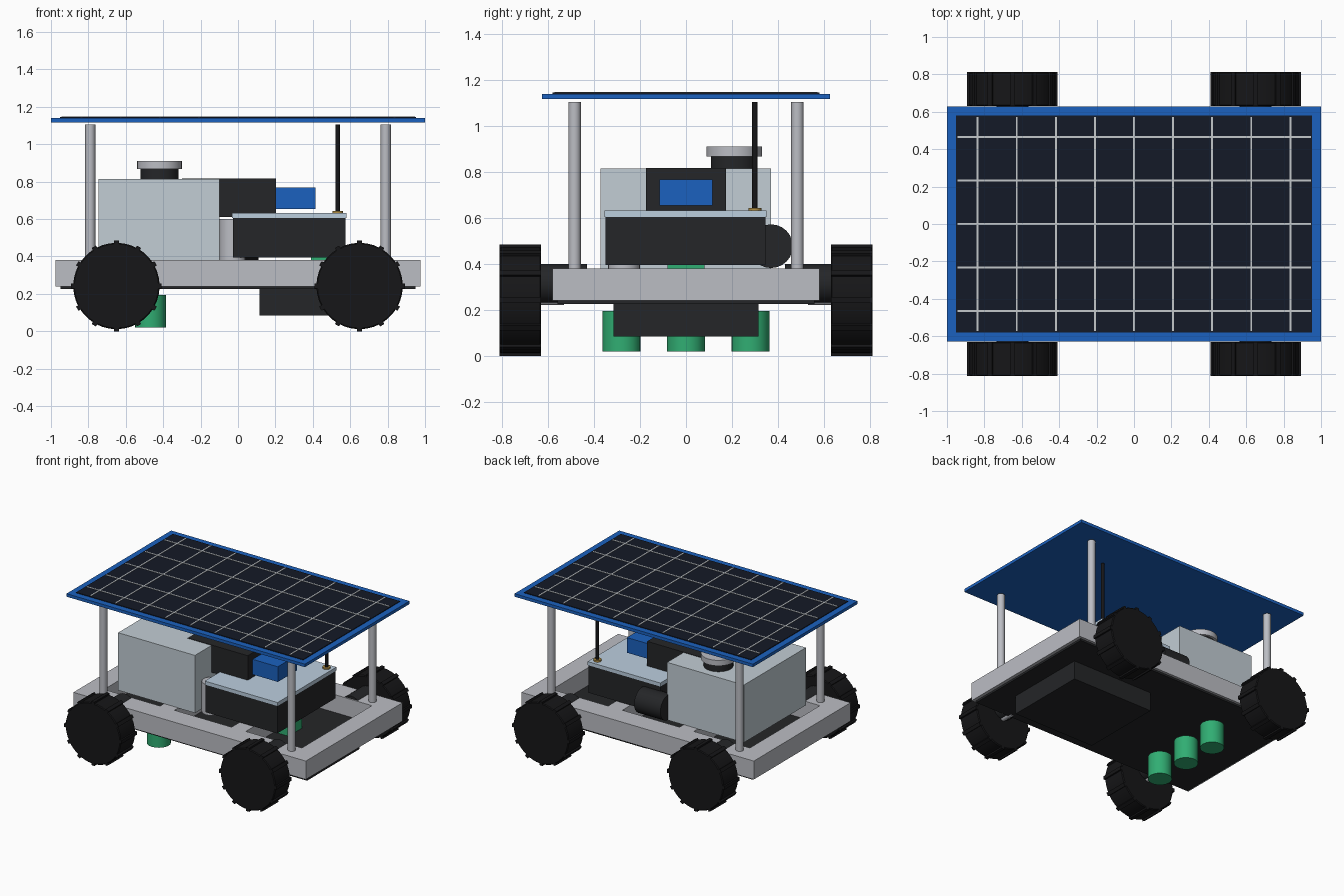
import bpy, math
from math import radians

if "Cube" in bpy.data.objects:
    bpy.data.objects.remove(bpy.data.objects["Cube"])


def material(name, r, g, b):
    m = bpy.data.materials.new(name)
    m.diffuse_color = (r, g, b, 1)
    m.use_nodes = True
    m.node_tree.nodes["Principled BSDF"].inputs["Base Color"].default_value = m.diffuse_color
    return m


BLACK = material("rubber_black", 0.008, 0.008, 0.009)
DARK = material("dark_plastic", 0.018, 0.019, 0.021)
METAL = material("aluminium", 0.5, 0.51, 0.55)
TANK = material("tank_shell", 0.54, 0.61, 0.66)
LID = material("pale_blue_lid", 0.5, 0.62, 0.74)
BLUE = material("blue", 0.011, 0.12, 0.52)
CELL = material("solar_cell", 0.007, 0.01, 0.02)
LINE = material("cell_line", 0.55, 0.58, 0.6)
GREEN = material("green", 0.03, 0.42, 0.17)
GOLD = material("brass", 0.45, 0.28, 0.06)


def finish(o, name, mat):
    o.name = name
    o.data.materials.append(mat)
    return o


def box(name, mat, x0, x1, y0, y1, z0, z1):
    bpy.ops.mesh.primitive_cube_add(
        size=1, location=((x0 + x1) / 2, (y0 + y1) / 2, (z0 + z1) / 2))
    o = bpy.context.object
    o.scale = (x1 - x0, y1 - y0, z1 - z0)
    bpy.ops.object.transform_apply(location=False, rotation=False, scale=True)
    return finish(o, name, mat)


def cyl(name, mat, center, r, length, axis="Z", sides=24):
    rot = {"X": (0, radians(90), 0), "Y": (radians(90), 0, 0), "Z": (0, 0, 0)}[axis]
    bpy.ops.mesh.primitive_cylinder_add(
        vertices=sides, radius=r, depth=length, location=center, rotation=rot)
    return finish(bpy.context.object, name, mat)


def post(name, mat, x, y, z0, z1, r, sides=20):
    return cyl(name, mat, (x, y, (z0 + z1) / 2), r, z1 - z0, "Z", sides)


# chassis: floor plate, rails and cross members
box("floor_plate", DARK, -0.95, 0.95, -0.56, 0.56, 0.225, 0.245)
for s in (-1, 1):
    a, b = sorted((s * 0.42, s * 0.58))
    box("side_rail", METAL, -0.975, 0.975, a, b, 0.24, 0.38)
    a, b = sorted((s * 0.83, s * 0.975))
    box("end_rail", METAL, a, b, -0.42, 0.42, 0.24, 0.38)
    box("cross_member", METAL, s * 0.3 - 0.06, s * 0.3 + 0.06, -0.42, 0.42, 0.245, 0.38)

# wheels with tread bars, motors and panel posts at the four corners
WZ, WR = 0.242, 0.231
for sx in (-1, 1):
    for sy in (-1, 1):
        x, y = sx * 0.65, sy * 0.721
        w = cyl("wheel", BLACK, (x, y, WZ), WR, 0.182, "Y", 36)
        bev = w.modifiers.new("edge", "BEVEL")
        bev.width = 0.006
        bev.limit_method = "ANGLE"
        bev.angle_limit = radians(40)
        for i in range(12):
            t = i * math.tau / 12
            bar = box("tread_bar", BLACK, -0.013, 0.013, -0.091, 0.091, -0.011, 0.011)
            bar.location = (x + 0.231 * math.sin(t), y, WZ + 0.231 * math.cos(t))
            bar.rotation_euler = (0, t, 0)
        cyl("axle", METAL, (x, sy * 0.59, WZ), 0.022, 0.12, "Y", 16)
        cyl("motor", DARK, (x, sy * 0.53, 0.315), 0.085, 0.2, "Y", 24)
        post("panel_post", METAL, sx * 0.79, sy * 0.485, 0.3, 1.105, 0.027)

# solar panel with cell grid
box("panel_frame", BLUE, -1, 1, -0.627, 0.627, 1.117, 1.14)
box("panel_cells", CELL, -0.953, 0.953, -0.58, 0.58, 1.135, 1.145)
for i in range(-4, 5):
    x = i * 0.209
    box("cell_line_across", LINE, x - 0.005, x + 0.005, -0.572, 0.572, 1.14, 1.148)
for i in range(-2, 3):
    y = i * 0.2325
    box("cell_line_along", LINE, -0.945, 0.945, y - 0.005, y + 0.005, 1.14, 1.148)

# water tank with filler cap
box("tank", TANK, -0.745, -0.1, -0.373, 0.37, 0.378, 0.815)
post("filler_neck", DARK, -0.42, 0.21, 0.81, 0.87, 0.102, 28)
post("filler_cap", METAL, -0.42, 0.21, 0.868, 0.91, 0.12, 28)

# pump and filter beside the tank
cyl("pump", DARK, (0.0, 0.37, 0.477), 0.095, 0.22, "X", 24)
post("filter_canister", METAL, -0.03, -0.27, 0.37, 0.6, 0.07)

# electronics box with lid, stand and boards
box("electronics_box", DARK, -0.027, 0.575, -0.35, 0.347, 0.395, 0.607)
box("electronics_lid", LID, -0.031, 0.58, -0.354, 0.351, 0.605, 0.632)
box("circuit_board_front", GREEN, 0.39, 0.48, -0.08, 0.08, 0.24, 0.4)
box("circuit_board_rear", GREEN, 0.0, 0.04, -0.08, 0.08, 0.24, 0.4)

# sensor head with blue screen
box("sensor_head", DARK, -0.3, 0.204, -0.174, 0.174, 0.61, 0.818)
box("sensor_screen", BLUE, 0.2, 0.415, -0.115, 0.115, 0.653, 0.768)

# antenna
post("antenna_base", GOLD, 0.533, 0.3, 0.628, 0.644, 0.028, 16)
post("antenna", BLACK, 0.533, 0.3, 0.64, 1.105, 0.012, 12)

# underside: battery box and nozzles
box("battery_box", DARK, 0.115, 0.8, -0.315, 0.315, 0.083, 0.23)
for y in (-0.28, 0, 0.28):
    post("nozzle", GREEN, -0.468, y, 0.019, 0.194, 0.083, 20)
    post("nozzle_stem", DARK, -0.468, y, 0.19, 0.23, 0.03, 12)

# smooth the round parts, keep their edges sharp
bpy.ops.object.select_all(action="DESELECT")
for o in bpy.data.objects:
    if len(o.data.vertices) > 8:
        o.select_set(True)
        bpy.context.view_layer.objects.active = o
bpy.ops.object.shade_smooth_by_angle(angle=radians(35))
